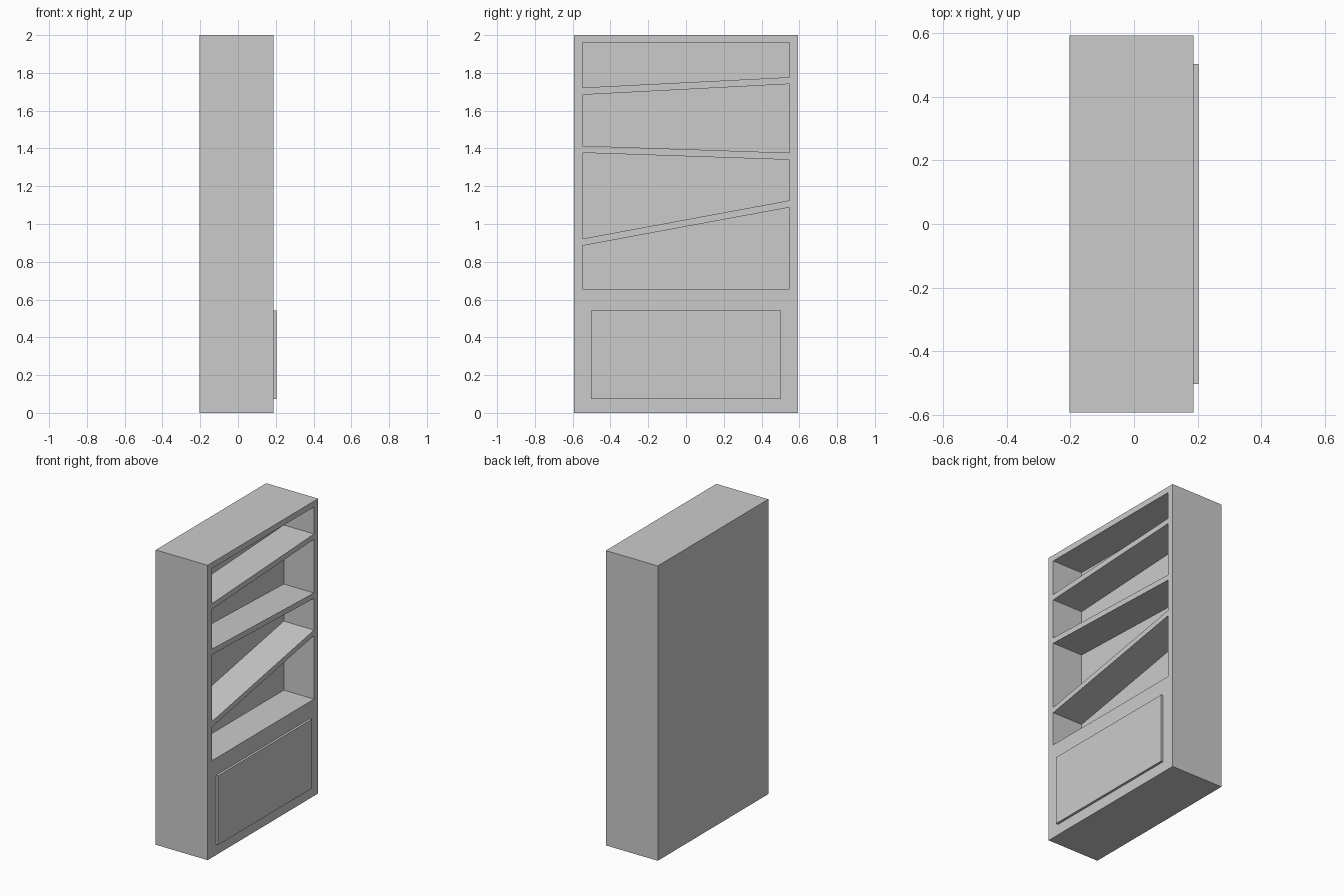
import bpy, bmesh

if "Cube" in bpy.data.objects:
    bpy.data.objects.remove(bpy.data.objects["Cube"])

BACK, FRONT, DOOR = -0.203, 0.187, 0.203   # x of back, front frame, door face
HALF_W, INNER = 0.592, 0.548               # half widths of case and openings
NICHE_BACK = -0.04                         # x of the niche back wall


def prism(name, profile, x0, x1):
    """Extrude a (y, z) profile along x from x0 to x1."""
    bm = bmesh.new()
    face = bm.faces.new([bm.verts.new((x0, y, z)) for y, z in profile])
    new = bmesh.ops.extrude_face_region(bm, geom=[face])["geom"]
    verts = [v for v in new if isinstance(v, bmesh.types.BMVert)]
    bmesh.ops.translate(bm, verts=verts, vec=(x1 - x0, 0, 0))
    bmesh.ops.recalc_face_normals(bm, faces=bm.faces)
    mesh = bpy.data.meshes.new(name)
    bm.to_mesh(mesh)
    bm.free()
    obj = bpy.data.objects.new(name, mesh)
    bpy.context.collection.objects.link(obj)
    return obj


def band(half, bl, br, tl, tr):
    """Four-sided profile with sloping bottom (bl-br) and top (tl-tr)."""
    return [(-half, bl), (half, br), (half, tr), (-half, tl)]


# Bookcase body
case = prism("bookcase_body", band(HALF_W, 0, 0, 2, 2), BACK, FRONT)

# Niches cut between the slanted shelves: bottom left/right, top left/right
niches = [
    (1.722, 1.777, 1.96, 1.96),
    (1.414, 1.377, 1.684, 1.741),
    (0.922, 1.125, 1.377, 1.340),
    (0.657, 0.657, 0.885, 1.088),
]
cutters = []
for i, heights in enumerate(niches):
    cutter = prism(f"niche_cutter_{i + 1}", band(INNER, *heights), NICHE_BACK, FRONT + 0.1)
    cutter.hide_render = True
    mod = case.modifiers.new(f"niche_{i + 1}", 'BOOLEAN')
    mod.operation = 'DIFFERENCE'
    mod.solver = 'EXACT'
    mod.object = cutter
    cutters.append(cutter)

# Apply the cuts and drop the cutters
bpy.context.view_layer.objects.active = case
for mod in list(case.modifiers):
    bpy.ops.object.modifier_apply(modifier=mod.name)
for cutter in cutters:
    bpy.data.objects.remove(cutter)

# Raised cupboard door
prism("cupboard_door", band(0.502, 0.073, 0.073, 0.542, 0.542), FRONT, DOOR)
